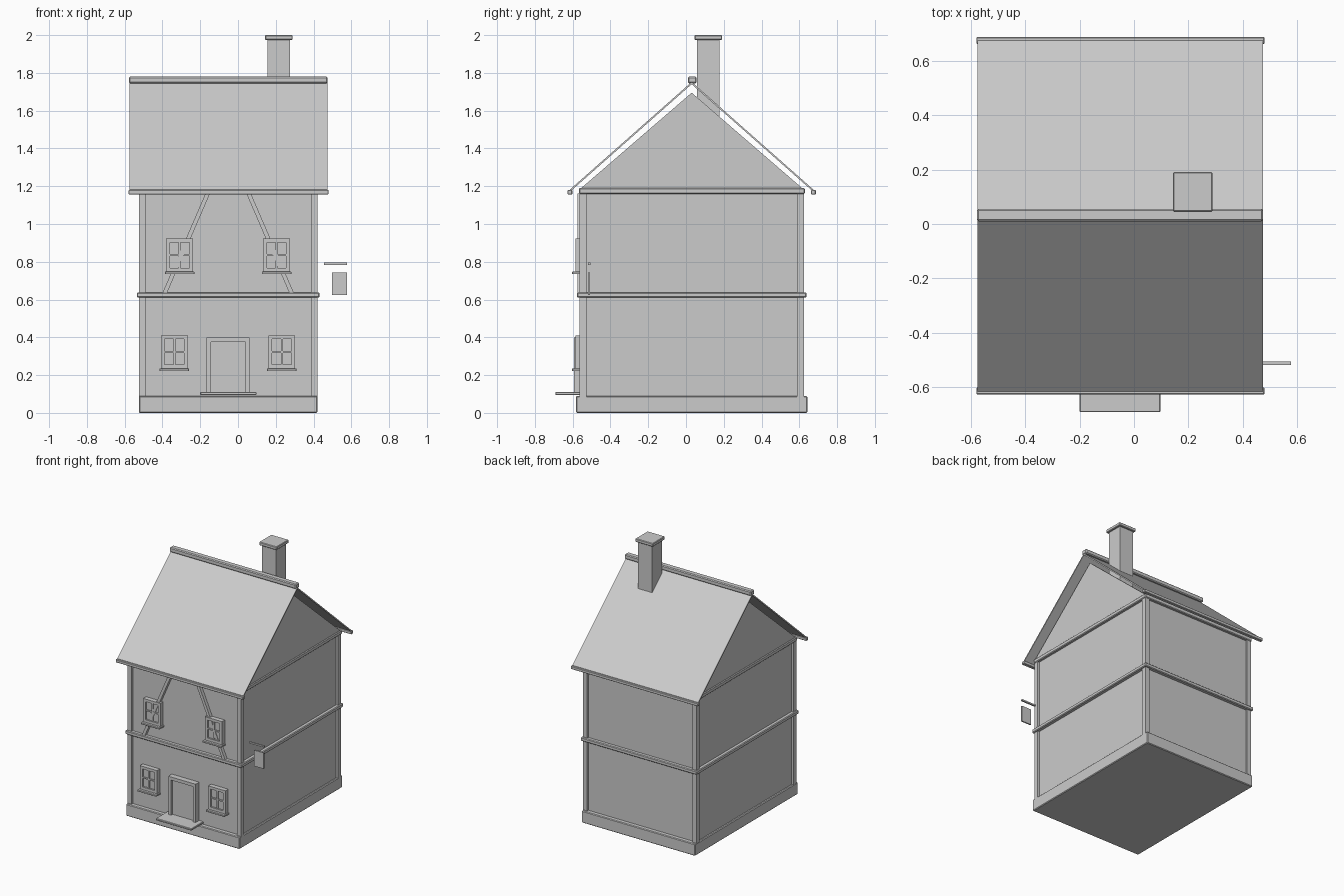
import bpy, bmesh, math
from mathutils import Vector

if "Cube" in bpy.data.objects:
    bpy.data.objects.remove(bpy.data.objects["Cube"])

CX, CY = -0.052, 0.03   # centre of the house footprint


def mesh_object(name, verts, faces):
    me = bpy.data.meshes.new(name)
    me.from_pydata(verts, [], faces)
    bm = bmesh.new()
    bm.from_mesh(me)
    bmesh.ops.recalc_face_normals(bm, faces=bm.faces)
    bm.to_mesh(me)
    bm.free()
    ob = bpy.data.objects.new(name, me)
    bpy.context.collection.objects.link(ob)
    return ob


def box(name, x0, x1, y0, y1, z0, z1, bevel=0):
    v = [(x, y, z) for x in (x0, x1) for y in (y0, y1) for z in (z0, z1)]
    f = [(0, 1, 3, 2), (4, 6, 7, 5), (0, 4, 5, 1), (2, 3, 7, 6), (0, 2, 6, 4), (1, 5, 7, 3)]
    ob = mesh_object(name, v, f)
    if bevel:
        m = ob.modifiers.new("bevel", 'BEVEL')
        m.width, m.segments = bevel, 1
    return ob


def prism(name, profile, axis, a, b):
    """Extrude a 2D profile along x (profile = y,z) or y (profile = x,z)."""
    def put(p, t):
        return (t, p[0], p[1]) if axis == 'x' else (p[0], t, p[1])
    n = len(profile)
    v = [put(p, a) for p in profile] + [put(p, b) for p in profile]
    f = [tuple(range(n)), tuple(range(n, 2 * n))]
    f += [(i, (i + 1) % n, n + (i + 1) % n, n + i) for i in range(n)]
    return mesh_object(name, v, f)


# plinth, storeys and horizontal bands
box("plinth", -0.525, 0.42, -0.582, 0.642, 0, 0.09, 0.005)
box("lower_walls", -0.51, 0.406, -0.55, 0.61, 0.08, 0.62)
box("upper_walls", -0.51, 0.406, -0.55, 0.61, 0.62, 1.17)
box("floor_band", -0.536, 0.432, -0.577, 0.637, 0.61, 0.638, 0.005)
box("eave_band", -0.53, 0.426, -0.567, 0.63, 1.16, 1.19, 0.005)

# corner posts
for sx in (-1, 1):
    for sy in (-1, 1):
        xs = sorted((CX + sx * 0.472, CX + sx * 0.438))
        ys = sorted((CY + sy * 0.594, CY + sy * 0.558))
        box("corner_post", *xs, *ys, 0.085, 1.165)

# gable walls
for x0, x1 in ((-0.523, -0.505), (0.401, 0.419)):
    prism("gable", [(-0.555, 1.19), (CY, 1.695), (0.615, 1.19)], 'x', x0, x1)

# roof slopes, eave boards and ridge
for s in (-1, 1):
    prism("roof_slope", [(CY, 1.752), (CY + s * 0.645, 1.182),
                         (CY + s * 0.645, 1.17), (CY, 1.740)], 'x', -0.575, 0.474)
    ys = sorted((CY + s * 0.632, CY + s * 0.657))
    box("eave_board", -0.58, 0.48, *ys, 1.157, 1.18, 0.003)
box("roof_ridge", -0.578, 0.475, 0.01, 0.055, 1.745, 1.78, 0.006)

# chimney
box("chimney_stack", 0.157, 0.275, 0.059, 0.177, 1.5, 1.98)
box("chimney_cap", 0.143, 0.289, 0.045, 0.191, 1.975, 2.0, 0.004)

# door with frame and step
box("door", -0.146, 0.042, -0.573, -0.545, 0.1, 0.376)
for x0, x1 in ((-0.166, -0.143), (0.039, 0.062)):
    box("door_jamb", x0, x1, -0.592, -0.545, 0.1, 0.376)
box("door_lintel", -0.166, 0.062, -0.592, -0.545, 0.374, 0.398)
box("door_step", -0.2, 0.097, -0.692, -0.545, 0.095, 0.11, 0.003)


def window(cx, z0):
    w, h, t = 0.071, 0.175, 0.02
    z1, zm = z0 + h, z0 + h / 2
    box("window_glass", cx - w + 0.005, cx + w - 0.005, -0.571, -0.545, z0, z1)
    for s in (-1, 1):
        xs = sorted((cx + s * w, cx + s * (w - t)))
        box("window_stile", *xs, -0.584, -0.545, z0, z1)
    for z in (z0, z1 - t):
        box("window_rail", cx - w + t, cx + w - t, -0.584, -0.545, z, z + t)
    box("window_mullion", cx - 0.005, cx + 0.005, -0.579, -0.565, z0, z1)
    box("window_bar", cx - w, cx + w, -0.579, -0.565, zm - 0.005, zm + 0.005)
    box("window_sill", cx - w - 0.007, cx + w + 0.007, -0.603, -0.545, z0 - 0.014, z0, 0.002)


for cx, z0 in ((-0.337, 0.235), (0.232, 0.235), (-0.309, 0.748), (0.204, 0.748)):
    window(cx, z0)

# slanted timber braces, mirrored about the centre line
for s in (-1, 1):
    top, bot = CX + s * 0.108, CX + s * 0.337
    prism("timber_brace", [(top - 0.012, 1.162), (top + 0.012, 1.162),
                           (bot + 0.012, 0.632), (bot - 0.012, 0.632)], 'y', -0.575, -0.545)

# hanging sign
box("sign_bracket", 0.455, 0.578, -0.518, -0.506, 0.784, 0.795)
box("sign_board", 0.497, 0.577, -0.518, -0.508, 0.623, 0.743)
